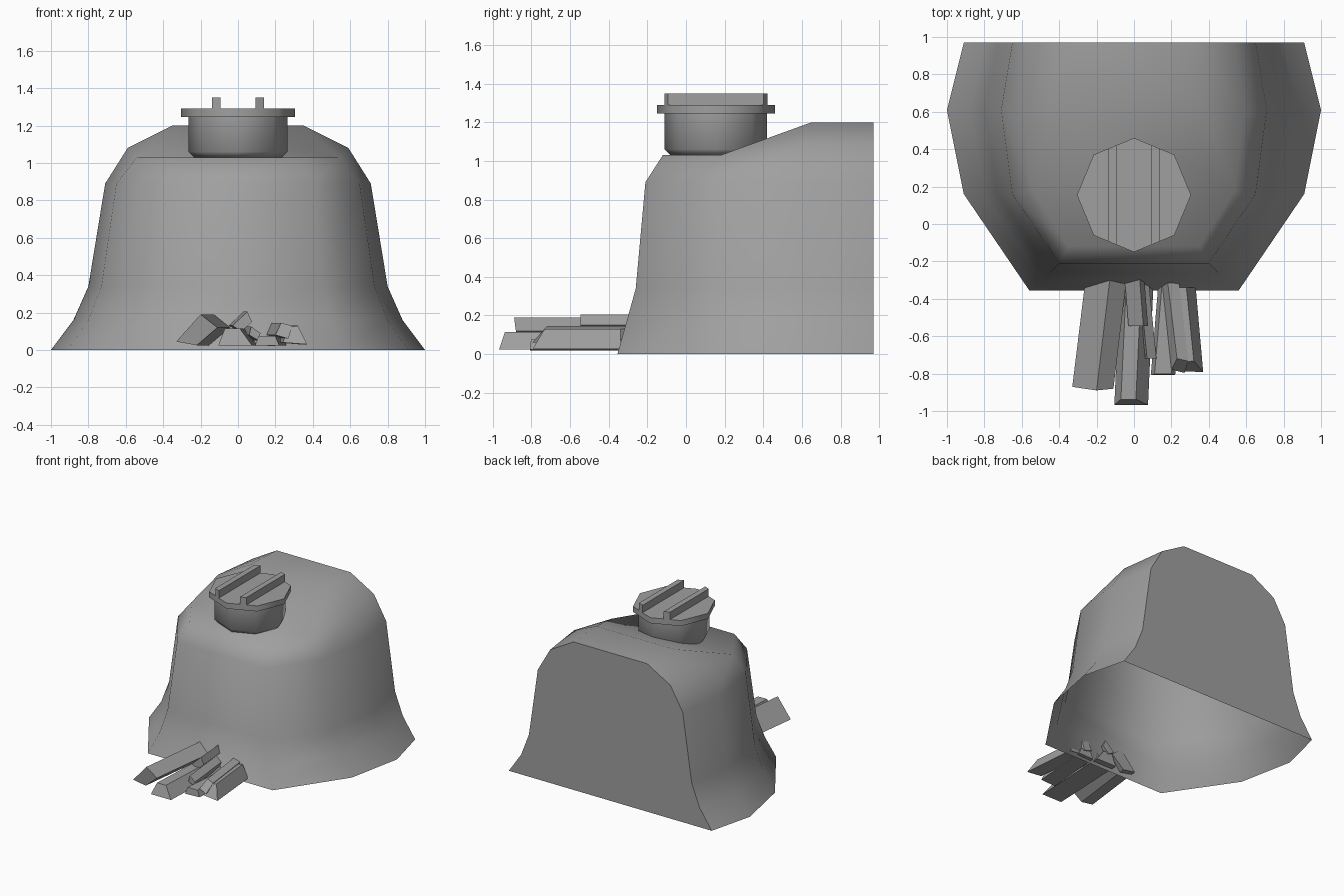
import bpy, bmesh, math

cube = bpy.data.objects.get("Cube")
if cube:
    bpy.data.objects.remove(cube)

grey = bpy.data.materials.new("plain grey")
grey.use_nodes = True
colour = (0.35, 0.35, 0.35, 1)
grey.diffuse_color = colour
grey.node_tree.nodes["Principled BSDF"].inputs["Base Color"].default_value = colour


def finish(name, bm, smooth=None):
    bmesh.ops.recalc_face_normals(bm, faces=bm.faces[:])
    mesh = bpy.data.meshes.new(name)
    bm.to_mesh(mesh)
    bm.free()
    mesh.materials.append(grey)
    obj = bpy.data.objects.new(name, mesh)
    bpy.context.collection.objects.link(obj)
    if smooth:
        bpy.ops.object.select_all(action='DESELECT')
        obj.select_set(True)
        bpy.context.view_layer.objects.active = obj
        bpy.ops.object.shade_smooth_by_angle(angle=math.radians(smooth))


def bridge(bm, lower, upper):
    n = len(lower)
    for i in range(n):
        j = (i + 1) % n
        bm.faces.new((lower[i], lower[j], upper[j], upper[i]))


# Body: half outlines from front corner to back, mirrored and stacked, open below
levels = [
    (0.0, [(0.56, -0.355), (0.91, 0.16), (1.0, 0.61), (0.91, 0.97)]),
    (0.16, [(0.49, -0.31), (0.80, 0.16), (0.88, 0.61), (0.80, 0.97)]),
    (0.34, [(0.45, -0.26), (0.73, 0.16), (0.80, 0.61), (0.73, 0.97)]),
    (0.89, [(0.40, -0.21), (0.65, 0.16), (0.71, 0.61), (0.65, 0.97)]),
    (1.03, [(0.35, -0.12), (0.54, 0.18), (0.59, 0.59), (0.54, 0.97)]),
]
bm = bmesh.new()
rings = []
for z, half in levels:
    pts = [(x, y, z + (0.05 if z > 1 and y > 0.5 else 0)) for x, y in half]
    pts += [(-x, y, h) for x, y, h in reversed(pts)]
    rings.append([bm.verts.new(p) for p in pts])
for low, high in zip(rings, rings[1:]):
    bridge(bm, low, high)

# Raised rear roof with a ramp down to the front shelf
fr, mr, sr, br, bl, sl, ml, fl = rings[-1]
ir, kr, kl, il = [bm.verts.new((x, y, 1.2)) for x, y in
                  ((0.35, 0.65), (0.33, 0.97), (-0.33, 0.97), (-0.35, 0.65))]
for face in ((fr, mr, ml, fl), (mr, ir, il, ml), (ir, kr, kl, il),
             (mr, sr, ir), (ml, il, sl), (sr, br, kr, ir),
             (sl, il, kl, bl), (br, bl, kl, kr)):
    bm.faces.new(face)
# Merge the flat back panel
bmesh.ops.dissolve_limit(bm, angle_limit=0.005, verts=bm.verts[:], edges=bm.edges[:])
finish("body", bm, 60)


# Eight-sided turned parts of the cap
def turned(name, profile):
    bm = bmesh.new()
    loops = []
    for r, z in profile:
        loops.append([bm.verts.new((r * math.cos(i * math.pi / 4),
                                    0.155 + r * math.sin(i * math.pi / 4), z))
                      for i in range(8)])
    for low, high in zip(loops, loops[1:]):
        bridge(bm, low, high)
    bm.faces.new(loops[0])
    bm.faces.new(loops[-1])
    finish(name, bm, 50)


turned("cap_neck", [(0.235, 1.03), (0.265, 1.06), (0.265, 1.25)])
turned("cap_flange", [(0.305, 1.245), (0.305, 1.29)])


# Prisms: an end outline in x and z swept between two depths;
# taper slants both ends across x, rake leans the front end with height
def prism(name, outline, front, back, shift=0.0, taper=0.0, rake=0.0):
    bm = bmesh.new()
    a = [bm.verts.new((x, front + taper * abs(x) + rake * z, z)) for x, z in outline]
    b = [bm.verts.new((x + shift, back - taper * abs(x), z)) for x, z in outline]
    bridge(bm, a, b)
    bm.faces.new(a)
    bm.faces.new(b)
    finish(name, bm)


# Cap bars, cut to follow the rim of the flange
for side, x in (("left", 0.117), ("right", -0.117)):
    w = 0.0225
    prism(side + "_cap_bar", [(x - w, 1.28), (x + w, 1.28), (x + w, 1.35), (x - w, 1.35)],
          -0.15, 0.46, taper=math.tan(math.pi / 8))

# Loose pile of split logs: outline, front, back, sideways shift, rake
logs = {
    "wide_log": ([(-0.33, 0.045), (-0.22, 0.025), (-0.11, 0.12), (-0.20, 0.19)],
                 -0.865, -0.30, 0.07, -0.13),
    "long_log": ([(-0.105, 0.025), (0.075, 0.025), (0.01, 0.115), (-0.07, 0.115)],
                 -0.975, -0.30, 0.03, 0.33),
    "short_log": ([(-0.03, 0.13), (0.02, 0.10), (0.075, 0.15), (0.05, 0.205)],
                  -0.545, -0.29, -0.02, 0.0),
    "thin_log": ([(0.06, 0.08), (0.11, 0.05), (0.12, 0.09), (0.07, 0.125)],
                 -0.72, -0.32, -0.04, 0.0),
    "low_log": ([(0.09, 0.02), (0.22, 0.025), (0.20, 0.075), (0.11, 0.075)],
                -0.81, -0.32, 0.04, 0.1),
    "upper_log": ([(0.20, 0.08), (0.27, 0.06), (0.29, 0.13), (0.23, 0.145)],
                  -0.85, -0.31, -0.05, 0.9),
    "outer_log": ([(0.24, 0.04), (0.37, 0.03), (0.32, 0.13), (0.27, 0.12)],
                  -0.81, -0.34, -0.04, 0.6),
}
for name, (outline, front, back, shift, rake) in logs.items():
    prism(name, outline, front, back, shift, rake=rake)
